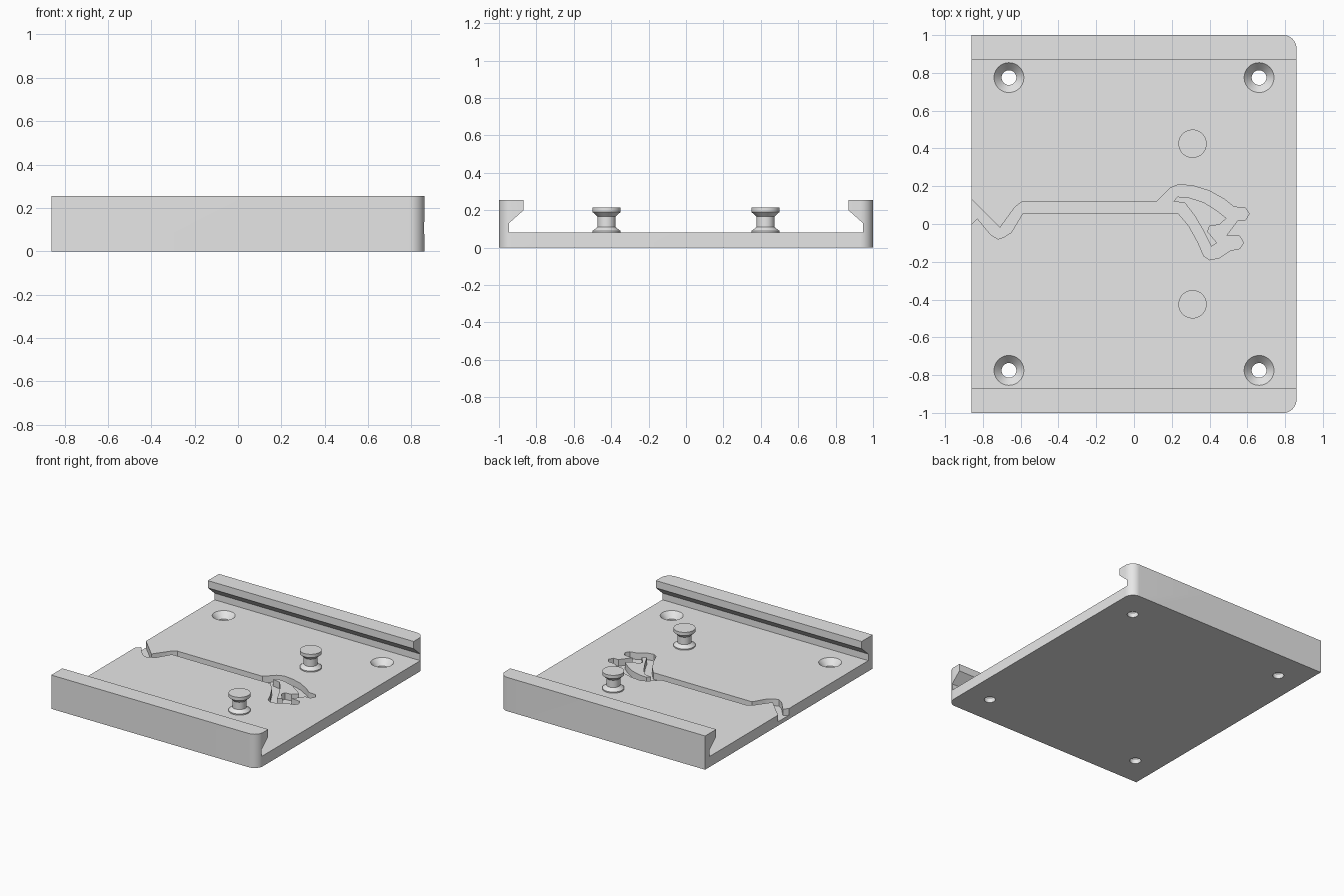
import bpy, bmesh
from math import cos, sin, pi, radians

cube = bpy.data.objects.get("Cube")
if cube:
    bpy.data.objects.remove(cube, do_unlink=True)

grey = bpy.data.materials.new("plain grey")
grey.use_nodes = True
grey.diffuse_color = (0.8, 0.8, 0.8, 1)
grey.node_tree.nodes["Principled BSDF"].inputs["Base Color"].default_value = (0.8, 0.8, 0.8, 1)

HALF_X, HALF_Y = 0.86, 1.0
FLOOR, TOP = 0.08, 0.255
GROOVE_Z = 0.03
SEGMENTS = 40


def finish(name, bm):
    bmesh.ops.recalc_face_normals(bm, faces=bm.faces)
    mesh = bpy.data.meshes.new(name)
    bm.to_mesh(mesh)
    bm.free()
    mesh.materials.append(grey)
    obj = bpy.data.objects.new(name, mesh)
    bpy.context.collection.objects.link(obj)
    return obj


def prism(name, points, direction):
    """Extrude a closed outline of 3D points along a direction."""
    bm = bmesh.new()
    face = bm.faces.new([bm.verts.new(p) for p in points])
    result = bmesh.ops.extrude_face_region(bm, geom=[face], use_keep_orig=True)
    verts = [g for g in result["geom"] if isinstance(g, bmesh.types.BMVert)]
    bmesh.ops.translate(bm, verts=verts, vec=direction)
    return finish(name, bm)


def lathe(name, profile, x, y):
    """Turn a (radius, height) profile around a vertical axis."""
    bm = bmesh.new()
    rings = [[bm.verts.new((x + r * cos(2 * pi * i / SEGMENTS),
                            y + r * sin(2 * pi * i / SEGMENTS), z))
              for i in range(SEGMENTS)] for r, z in profile]
    for low, high in zip(rings, rings[1:]):
        for i in range(SEGMENTS):
            j = (i + 1) % SEGMENTS
            bm.faces.new((low[i], low[j], high[j], high[i]))
    bm.faces.new(rings[0])
    bm.faces.new(rings[-1])
    return finish(name, bm)


def boolean(target, cutter, operation):
    cutter.hide_render = True
    mod = target.modifiers.new(cutter.name, "BOOLEAN")
    mod.operation, mod.object, mod.solver = operation, cutter, "EXACT"
    bpy.context.view_layer.objects.active = target
    bpy.ops.object.modifier_apply(modifier=mod.name)
    bpy.data.objects.remove(cutter, do_unlink=True)


def smooth(obj):
    bpy.ops.object.select_all(action="DESELECT")
    obj.select_set(True)
    bpy.context.view_layer.objects.active = obj
    bpy.ops.object.shade_smooth_by_angle(angle=radians(30))


# Tray: base and overhanging side rails as one mirrored cross-section
half = [(HALF_Y, 0), (HALF_Y, TOP), (0.868, TOP), (0.868, 0.2), (0.947, 0.13), (0.947, FLOOR)]
section = half + [(-y, z) for y, z in reversed(half)]
tray = prism("tray", [(-HALF_X, y, z) for y, z in section], (2 * HALF_X, 0, 0))

# Rounded corners at the right-hand end
RADIUS = 0.07
arc = [(HALF_X - RADIUS + RADIUS * cos(a), HALF_Y - RADIUS + RADIUS * sin(a))
       for a in [pi / 2 * i / 10 for i in range(11)]]
plan = [(-1, -1.1), (HALF_X - RADIUS, -1.1)]
plan = [(x, -y) for x, y in reversed(arc)] + arc + [(-1, HALF_Y), (-1, -HALF_Y)]
boolean(tray, prism("corner_cutter", [(x, y, -0.1) for x, y in plan], (0, 0, 1)), "INTERSECT")

# Countersunk screw holes
for x in (-0.662, 0.662):
    for y in (-0.775, 0.775):
        hole = [(0.039, -0.05), (0.039, 0.035), (0.079, FLOOR), (0.079, 0.1)]
        boolean(tray, lathe("hole_cutter", hole, x, y), "DIFFERENCE")

# Winding cable groove, open at the left-hand end
groove = [
    (-.92, .19), (-.71, -.02), (-.63, .09), (-.59, .12), (.12, .12), (.19, .19),
    (.24, .21), (.32, .2), (.4, .175), (.48, .13), (.53, .09), (.59, .085),
    (.61, .055), (.59, .02), (.55, .02), (.49, -.06), (.56, -.065), (.58, -.1),
    (.56, -.13), (.51, -.14), (.45, -.18), (.4, -.19), (.37, -.17), (.34, -.1),
    (.29, -.01), (.235, .055), (-.59, .055), (-.65, -.045), (-.69, -.07),
    (-.72, -.08), (-.76, -.055), (-.83, .03), (-.92, -.06)]
boolean(tray, prism("groove_cutter", [(x, y, GROOVE_Z) for x, y in groove], (0, 0, 0.1)), "DIFFERENCE")
smooth(tray)

# Raised island inside the groove loop
island = [
    (.21, .12), (.23, .145), (.29, .14), (.37, .115), (.44, .07), (.49, .03),
    (.45, -.005), (.4, -.01), (.39, -.04), (.44, -.1), (.41, -.12),
    (.37, -.04), (.32, .045), (.27, .11)]
smooth(prism("groove_island", [(x, y, GROOVE_Z - 0.01) for x, y in island],
             (0, 0, FLOOR - GROOVE_Z + 0.01)))

# Spool-shaped pegs
peg = [(0.075, FLOOR - 0.01), (0.075, 0.089), (0.048, 0.11), (0.048, 0.165),
       (0.075, 0.19), (0.075, 0.215)]
for name, y in (("front_peg", -0.425), ("back_peg", 0.425)):
    smooth(lathe(name, peg, 0.31, y))
